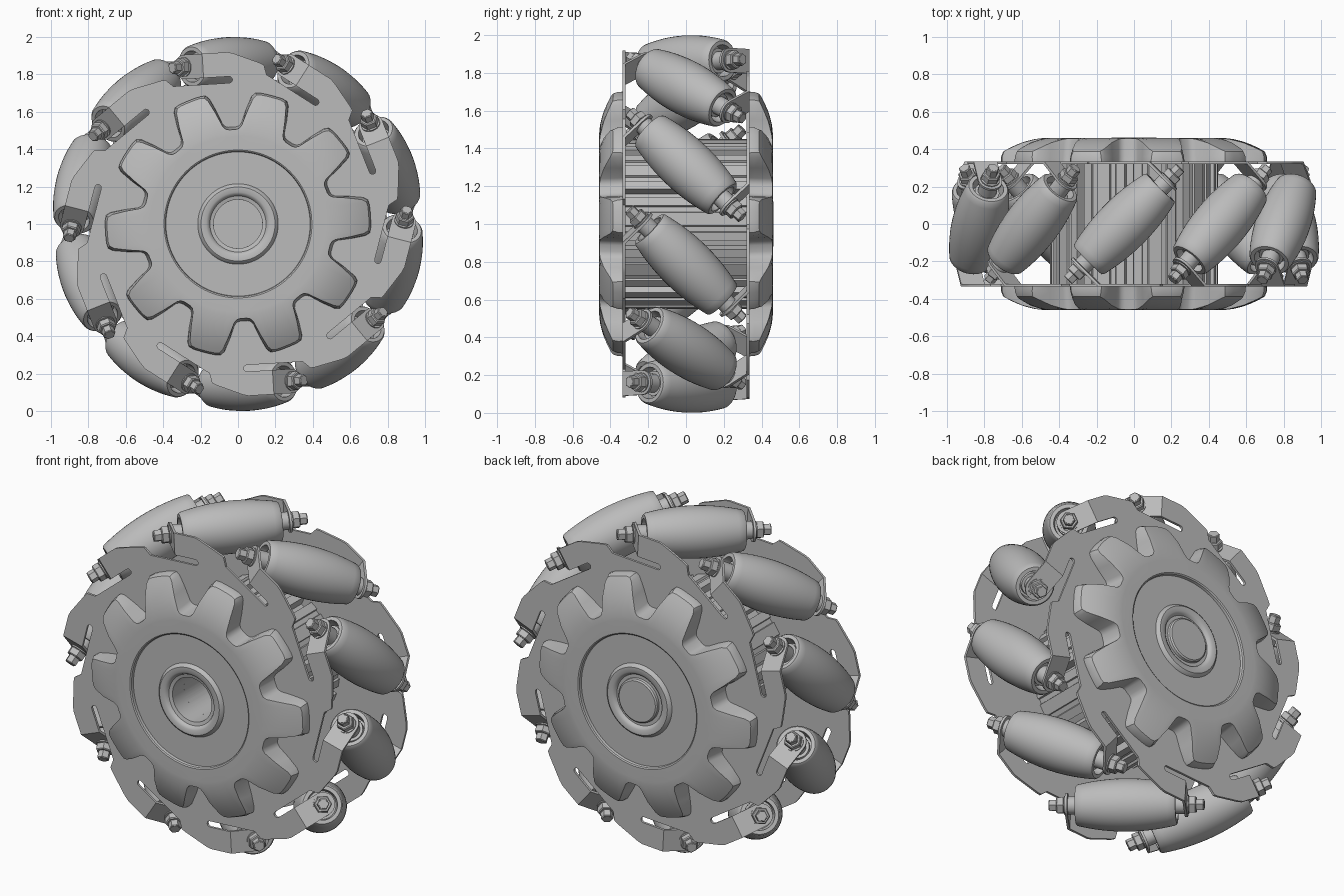
import bpy, bmesh
from math import sin, cos, pi, radians, hypot, sqrt
from mathutils import Matrix, Vector

if "Cube" in bpy.data.objects:
    bpy.data.objects.remove(bpy.data.objects["Cube"])

COUNT = 10
STEP = 2 * pi / COUNT
ROLLER_PHASE = radians(93.5)
LOBE_PHASE = radians(75.4)
ROLLER_DIST = 0.855

grey = bpy.data.materials.new("plain grey")
grey.use_nodes = True
grey.diffuse_color = (0.5, 0.5, 0.5, 1)
grey.node_tree.nodes["Principled BSDF"].inputs["Base Color"].default_value = (0.5, 0.5, 0.5, 1)


def finish(name, bm, angle=35):
    bmesh.ops.recalc_face_normals(bm, faces=bm.faces)
    mesh = bpy.data.meshes.new(name)
    bm.to_mesh(mesh)
    bm.free()
    mesh.materials.append(grey)
    mesh.shade_smooth()
    mesh.set_sharp_from_angle(angle=radians(angle))
    return add(name, mesh)


def add(name, mesh):
    ob = bpy.data.objects.new(name, mesh)
    bpy.context.collection.objects.link(ob)
    return ob


def place(phi, t, h, y):
    """Wheel position from tangential offset t, radial distance h and depth y."""
    return Vector((h * cos(phi) - t * sin(phi), y, 1 + h * sin(phi) + t * cos(phi)))


def loft(bm, rings, cap_start=False, cap_end=False):
    loops = [[bm.verts.new(p) for p in ring] for ring in rings]
    for a, b in zip(loops, loops[1:]):
        n = len(a)
        for i in range(n):
            bm.faces.new((a[i], a[(i + 1) % n], b[(i + 1) % n], b[i]))
    if cap_start:
        bm.faces.new(loops[0])
    if cap_end:
        bm.faces.new(loops[-1])


def lathe(bm, profile, sides):
    """Spin (distance along axis, radius) pairs about local z, with closed ends."""
    loft(bm, [[(r * cos(2 * pi * i / sides), r * sin(2 * pi * i / sides), s)
               for i in range(sides)] for s, r in profile], True, True)


# Lobe pattern: angle from lobe centre in degrees, and height from root to tip
HALF = [(16, 0), (14, .03), (12.6, .12), (10.6, .5), (8.6, .87), (7.2, .98), (5, 1), (2, 1)]
PATTERN = [(-a, f) for a, f in [(18, 0)] + HALF] + [(a, f) for a, f in reversed(HALF)]


def lobed(root, tip, depth, narrow=0, pattern=PATTERN):
    """Ring of lobes; depth is a function of radius."""
    ring = []
    for k in range(COUNT):
        for a, f in pattern:
            r = root + f * (tip - root)
            phi = LOBE_PHASE + k * STEP + radians(a * (1 - narrow * f))
            ring.append(place(phi, 0, r, depth(r)))
    return ring


def circle(r, y):
    return lobed(r, r, lambda _: y)


# Lobed hub caps, with a bore at the front and a boss at the back
def hub_cap(name, side, centre):
    bm = bmesh.new()

    def dome(r):
        return side * (.46 - .08 * (max(0, r - .46) / .25) ** 2)

    rings = [lobed(.52, .71, lambda r: side * .33),
             lobed(.515, .71, lambda r: side * .36, .03),
             lobed(.505, .70, dome, .12)]
    for f in (.12, .3, .5, .7, .9, 1):
        rings.append(lobed(.505 - .035 * f, .70 - .23 * f, dome, .12))
    step = [(.395, .46), (.388, .455), (.385, .44), (.215, .44),
            (.208, .452), (.198, .46), (.17, .46), (.157, .452)]
    rings += [circle(r, side * y) for r, y in step + centre]
    loft(bm, rings, cap_end=(side > 0))
    finish(name, bm)


hub_cap("front_hub_cap", -1, [(.15, .44), (.13, .435), (.13, .32)])
hub_cap("back_hub_cap", 1, [(.15, .44), (.13, .44), (.128, .455), (.12, .462)])

# Ribbed core between the plates
RIBS = [(-18, 0), (-15.5, 0), (-15, 1), (-9, 1), (-8.5, .8), (-5, .8), (-4.5, 1),
        (4.5, 1), (5, .8), (8.5, .8), (9, 1), (15, 1), (15.5, 0)]


def ribbed(root, tip, y):
    return lobed(root, tip, lambda _: y, 0, RIBS)


bm = bmesh.new()
loft(bm, [ribbed(.13, .13, -.05), ribbed(.13, .13, -.325), ribbed(.39, .45, -.325),
          ribbed(.39, .45, .325)], True, True)
finish("ribbed_core", bm)

# Side plates: notched pinwheel sheet with slots and angled roller tabs
BEND, THICK, TAB_R = .136, .014, .065


def thicken(bm, faces, offset):
    new = bmesh.ops.extrude_face_region(bm, geom=faces)["geom"]
    bmesh.ops.translate(bm, vec=offset, verts=[g for g in new if isinstance(g, bmesh.types.BMVert)])


def side_plate(name, side):
    # side is -1 at the front and 1 at the back, where the arms turn the other way
    bm = bmesh.new()
    slot_end = [(-.0175 * sin(a), .7725 - .0175 * cos(a)) for a in [pi * i / 6 for i in range(7)]]
    arm = [(.30, .755)] + slot_end + [(BEND, .79), (BEND, .92), (0, .92),
                                      (-.03, .912), (-.17, .852), (-.19, .84)]
    outline = []
    for k in range(COUNT):
        phi = ROLLER_PHASE + side * k * STEP
        outline += [place(phi, -side * t, h, side * .335) for t, h in arm]
    hole = [place(i * pi / 20, 0, .3, side * .335) for i in range(40)]
    for loop in (outline, hole):
        verts = [bm.verts.new(p) for p in loop]
        for a, b in zip(verts, verts[1:] + verts[:1]):
            bm.edges.new((a, b))
    bmesh.ops.triangle_fill(bm, edges=bm.edges[:], use_beauty=True, normal=(0, side, 0))
    thicken(bm, bm.faces[:], (0, -side * THICK, 0))

    # Tabs lie square to the roller axes and end in a round
    reach = (.335 - .233) * sqrt(2)
    tab = [(0, -TAB_R)] + [(reach + TAB_R * sin(a), -TAB_R * cos(a))
                           for a in [pi * i / 12 for i in range(13)]] + [(0, TAB_R)]
    for k in range(COUNT):
        phi = ROLLER_PHASE + k * STEP
        pts = [place(phi, -side * (BEND + d / sqrt(2)), ROLLER_DIST + w,
                     side * (.335 - d / sqrt(2))) for d, w in tab]
        face = bm.faces.new([bm.verts.new(p) for p in pts])
        inward = place(phi, side, 0, -side) - place(phi, 0, 0, 0)
        thicken(bm, [face], inward.normalized() * THICK)
    finish(name, bm, 30)


side_plate("front_plate", -1)
side_plate("back_plate", 1)

# Barrel roller with recessed ends
bm = bmesh.new()
END = .275
barrel = [(s, .145 - .45 * s * s) for s in [-.265 + .53 * i / 16 for i in range(17)]]
lathe(bm, [(-.215, .03), (-.215, .078), (-END, .084), (-END, .105)] + barrel
      + [(END, .105), (END, .084), (.215, .078), (.215, .03)], 40)
rollers = [finish("roller_1", bm)]

# Axle with sleeves, washers and hexagon nuts
bm = bmesh.new()
lathe(bm, [(-.425, .024), (-.42, .026), (.42, .026), (.425, .024)], 20)
for side in (-1, 1):
    lathe(bm, [(side * .2, .05), (side * .318, .05)], 24)
    lathe(bm, [(side * .2, .066), (side * .245, .066)], 24)
    lathe(bm, [(side * .329, .052), (side * .34, .052)], 24)
    lathe(bm, [(side * .34, .044), (side * .344, .05), (side * .377, .05), (side * .382, .044)], 6)
    lathe(bm, [(side * .382, .034), (side * .42, .034), (side * .424, .03)], 6)
axles = [finish("axle_1", bm, 25)]

for k in range(1, COUNT):
    rollers.append(add(f"roller_{k + 1}", rollers[0].data))
    axles.append(add(f"axle_{k + 1}", axles[0].data))
for k in range(COUNT):
    phi = ROLLER_PHASE + k * STEP
    radial = Vector((cos(phi), 0, sin(phi)))
    axis = Vector((-sin(phi), -1, cos(phi))).normalized()
    frame = Matrix((radial, axis.cross(radial), axis)).transposed().to_4x4()
    frame.translation = place(phi, 0, ROLLER_DIST, 0)
    rollers[k].matrix_world = frame
    axles[k].matrix_world = frame
